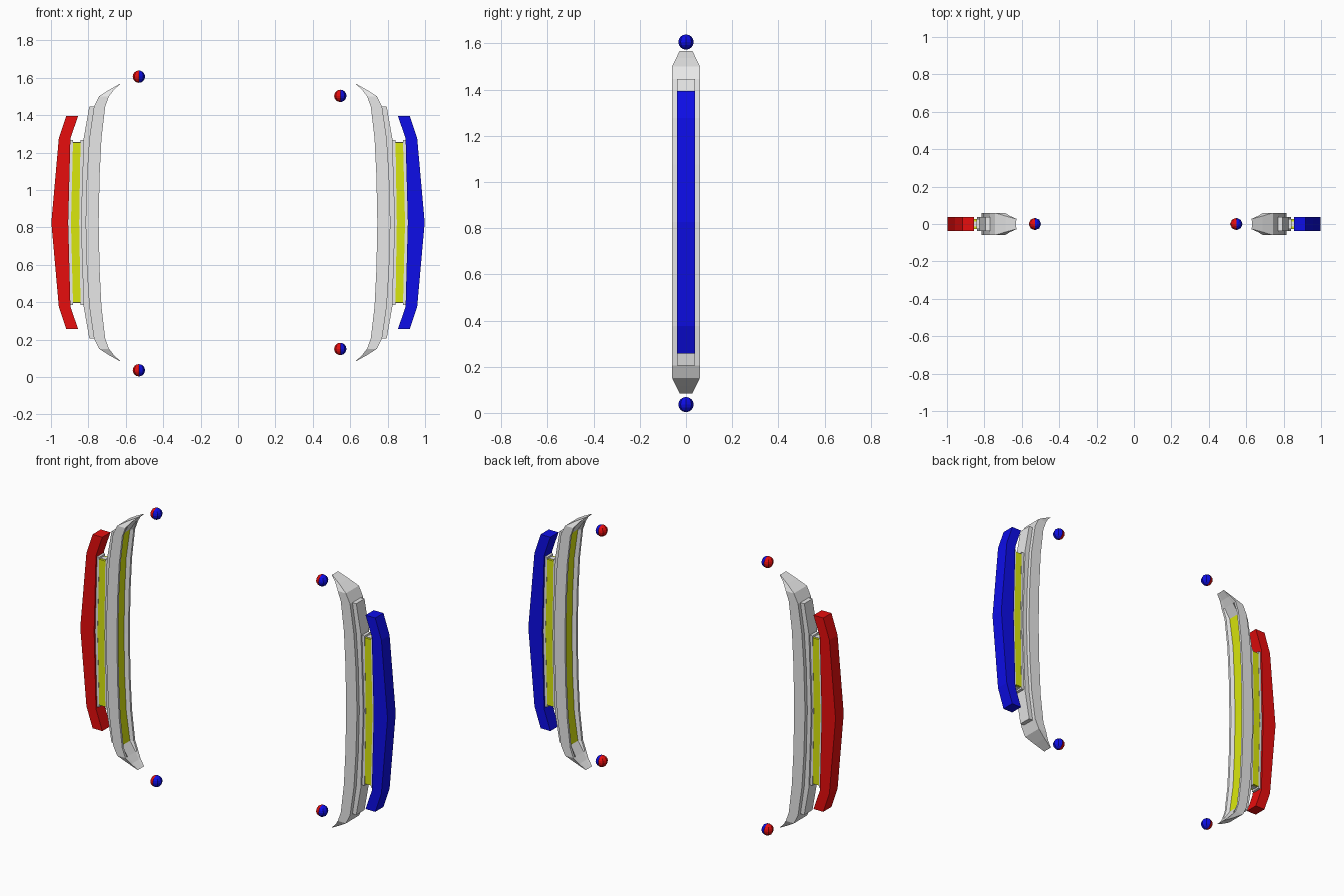
import bpy, bmesh

if "Cube" in bpy.data.objects:
    bpy.data.objects.remove(bpy.data.objects["Cube"])

MID = 0.826  # height of the symmetry plane of each curved unit


def material(name, rgb):
    m = bpy.data.materials.new(name)
    m.diffuse_color = (*rgb, 1)
    m.use_nodes = True
    m.node_tree.nodes["Principled BSDF"].inputs["Base Color"].default_value = m.diffuse_color
    return m


GREY = material("light_grey", (0.8, 0.8, 0.8))
YELLOW = material("yellow", (0.7, 0.8, 0.004))
RED = material("red", (0.8, 0.004, 0.004))
BLUE = material("blue", (0.004, 0.004, 0.8))


def finish(bm, name, mats):
    bmesh.ops.recalc_face_normals(bm, faces=bm.faces[:])
    me = bpy.data.meshes.new(name)
    bm.to_mesh(me)
    bm.free()
    for m in mats:
        me.materials.append(m)
    ob = bpy.data.objects.new(name, me)
    bpy.context.collection.objects.link(ob)
    return ob


def loft(name, side, half, section, mats, paint=None):
    """Loft cross-sections up a bow; half lists stations from the middle to the end."""
    stations = [(-s[0], *s[1:]) for s in reversed(half[1:])] + half
    bm = bmesh.new()
    rings = [[bm.verts.new((side * x, y, MID + s[0])) for x, y in section(*s)]
             for s in stations]
    n = len(rings[0])
    for a, b, sa, sb in zip(rings, rings[1:], stations, stations[1:]):
        for i in range(n):
            j = (i + 1) % n
            f = bm.faces.new((a[i], a[j], b[j], b[i]))
            if paint and paint(i, max(abs(sa[0]), abs(sb[0]))):
                f.material_index = 1
    bm.faces.new(rings[0])
    bm.faces.new(rings[-1])
    return finish(bm, name, mats)


def bar(name, side, half, y0, y1, mat):
    loft(name, side, half,
         lambda h, xi, xo: [(xi, y0), (xo, y0), (xo, y1), (xi, y1)], [mat])


def channel(h, xi, xo, w, depth):
    # shell section with a recessed trough on its inner side
    f = xi + depth
    return [(xo, -w), (xi, -w), (xi, -w * 0.78), (f, -w * 0.62),
            (f, w * 0.62), (xi, w * 0.78), (xi, w), (xo, w)]


for side, tag, colour in ((-1, "left", RED), (1, "right", BLUE)):
    # curved shell with tapered tips and a yellow trough floor
    loft(tag + "_shell", side,
         [(0, 0.745, 0.815, 0.06, 0.022), (0.25, 0.74, 0.808, 0.06, 0.022),
          (0.45, 0.73, 0.795, 0.06, 0.022), (0.62, 0.71, 0.77, 0.06, 0.018),
          (0.675, 0.69, 0.743, 0.06, 0.001), (0.71, 0.663, 0.688, 0.043, 0.001),
          (0.741, 0.629, 0.633, 0.028, 0.001)],
         channel, [GREY, YELLOW], lambda i, h: i == 3 and h < 0.63)
    # backing panel behind the shell
    bar(tag + "_backing_panel", side,
        [(0, 0.79, 0.84), (0.45, 0.775, 0.825), (0.62, 0.75, 0.795)],
        -0.038, 0.038, GREY)
    # grey mounting plates and core
    bar(tag + "_inner_plate", side, [(0, 0.835, 0.849), (0.44, 0.822, 0.842)],
        -0.028, 0.028, GREY)
    bar(tag + "_outer_plate", side, [(0, 0.893, 0.912), (0.44, 0.882, 0.899)],
        -0.028, 0.028, GREY)
    bar(tag + "_core", side, [(0, 0.84, 0.9), (0.43, 0.832, 0.89)],
        -0.014, 0.014, GREY)
    # yellow strips in front of and behind the core
    for face, y0, y1 in (("front", -0.027, -0.014), ("rear", 0.014, 0.027)):
        bar(f"{tag}_{face}_strip", side, [(0, 0.848, 0.895), (0.428, 0.841, 0.884)],
            y0, y1, YELLOW)
    # coloured outer bumper
    bar(tag + "_bumper", side,
        [(0, 0.908, 0.998), (0.45, 0.896, 0.958), (0.569, 0.855, 0.918)],
        -0.038, 0.038, colour)

# two-tone balls, red on the left half and blue on the right half
for name, x, z in (("left_top_ball", -0.53, 1.606), ("left_bottom_ball", -0.53, 0.036),
                   ("right_top_ball", 0.547, 1.503), ("right_bottom_ball", 0.547, 0.15)):
    bm = bmesh.new()
    bmesh.ops.create_uvsphere(bm, u_segments=8, v_segments=8, radius=0.033)
    for f in bm.faces:
        f.material_index = int(f.calc_center_median().x > 0)
    ob = finish(bm, name, [RED, BLUE])
    ob.location = (x, 0, z)
